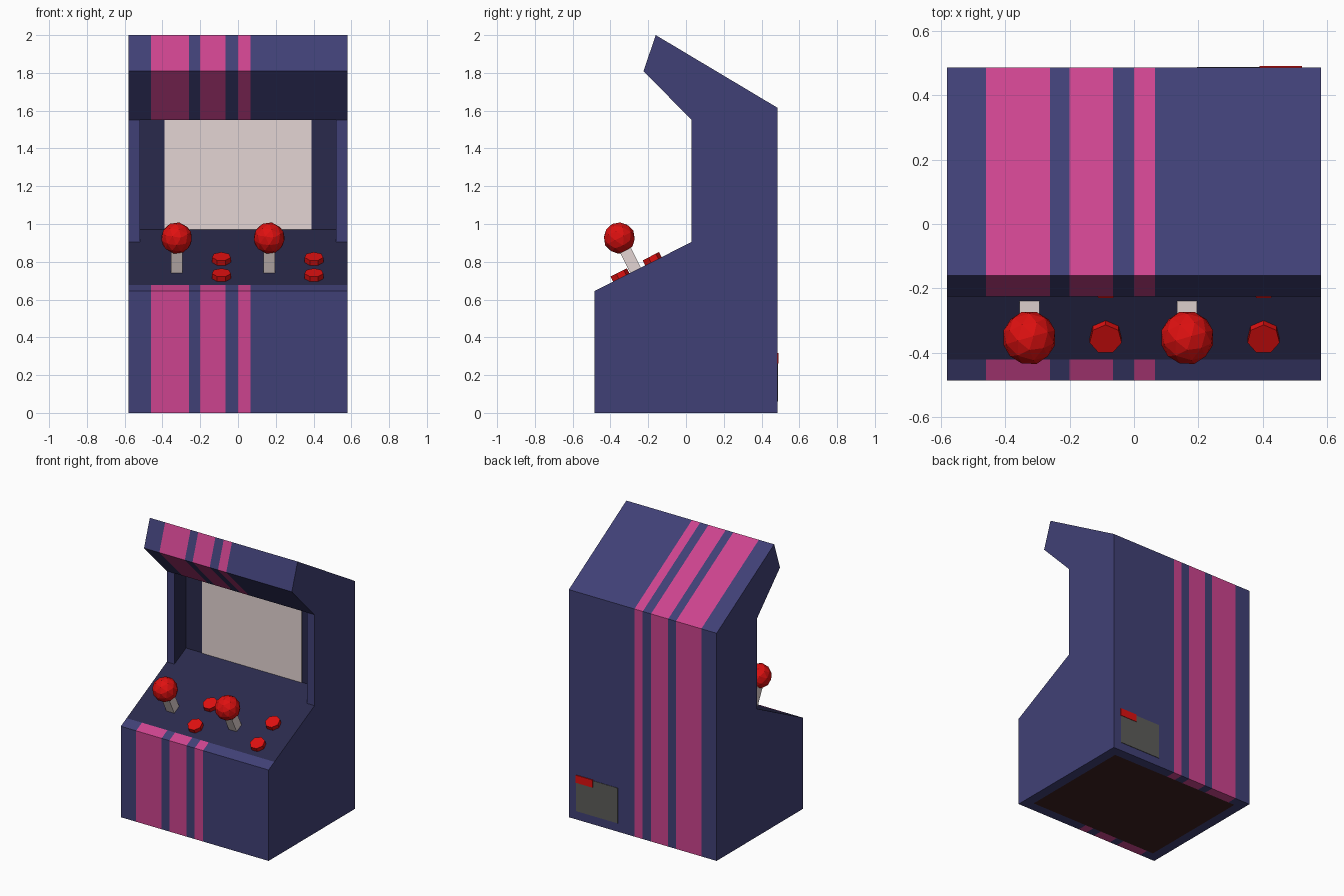
import bpy, bmesh, math
from mathutils import Matrix, Vector

if "Cube" in bpy.data.objects:
    bpy.data.objects.remove(bpy.data.objects["Cube"])


def srgb(r, g, b):
    return tuple(((c / 255 + 0.055) / 1.055) ** 2.4 if c > 10 else c / 255 / 12.92
                 for c in (r, g, b)) + (1.0,)


def material(name, *rgb):
    m = bpy.data.materials.new(name)
    m.diffuse_color = srgb(*rgb)
    m.use_nodes = True
    m.node_tree.nodes["Principled BSDF"].inputs["Base Color"].default_value = m.diffuse_color
    return m


BLUE = material("indigo_paint", 64, 64, 118)
PINK = material("pink_stripe", 204, 68, 142)
DARK = material("dark_navy_panel", 42, 42, 76)
PALE = material("pale_grey", 228, 213, 211)
RED = material("red_plastic", 222, 16, 16)
GREY = material("dark_grey_metal", 92, 92, 89)
BASE = material("dark_brown_base", 62, 33, 33)


def finish(bm, name, *mats):
    me = bpy.data.meshes.new(name)
    bm.to_mesh(me)
    bm.free()
    for m in mats:
        me.materials.append(m)
    ob = bpy.data.objects.new(name, me)
    bpy.context.collection.objects.link(ob)
    return ob


def box(name, lo, hi, mat, matrix=Matrix()):
    lo, hi = Vector(lo), Vector(hi)
    bm = bmesh.new()
    bmesh.ops.create_cube(bm, size=1, matrix=matrix @ Matrix.Translation((lo + hi) / 2)
                          @ Matrix.Diagonal((*(hi - lo), 1)))
    return finish(bm, name, mat)


# Cabinet side profile: (y, z, kind of the surface that starts at this point)
HALF, IN, RIM = 0.58, 0.52, 0.51
front = [(-0.485, 0, "paint"), (-0.485, 0.645, "paint"), (-0.42, 0.678, "dark")]
top = [(0.03, 1.55, "paint"), (-0.225, 1.81, "paint"), (-0.16, 2.0, "paint"),
       (0.485, 1.615, "paint"), (0.485, 0, "paint"), (0.415, 0, "base"), (-0.415, 0, "paint")]
recess = [(0.03, 0.905, "dark"), (0.16, 0.97, "dark"), (0.16, 1.55, "dark")]
solid_profile = front + [(0.03, 0.905, "paint")] + top
recess_profile = front + recess + top
stripes = [(-0.46, -0.26), (-0.20, -0.065), (0.0, 0.065)]
cuts = sorted({-HALF, HALF, -IN, IN, -RIM, RIM, *(x for s in stripes for x in s)})

# Cabinet: strips between the x cuts, coloured by stripe and surface kind
bm = bmesh.new()


def face(points, index):
    bm.faces.new([bm.verts.new(p) for p in points]).material_index = index


for a, b in zip(cuts, cuts[1:]):
    mid = (a + b) / 2
    paint = 1 if any(s < mid < e for s, e in stripes) else 0
    prof = recess_profile if abs(mid) < IN else solid_profile
    for (y0, z0, kind), (y1, z1, _) in zip(prof, prof[1:] + prof[:1]):
        idx = {"paint": paint, "dark": 2, "base": 3 if abs(mid) < RIM else 0}[kind]
        face([(a, y0, z0), (b, y0, z0), (b, y1, z1), (a, y1, z1)], idx)
for s in (-1, 1):
    face([(s * HALF, y, z) for y, z, _ in solid_profile], 0)       # outer sides
    face([(s * IN, y, z) for y, z, _ in recess + top[:1]], 2)      # screen recess sides
bmesh.ops.remove_doubles(bm, verts=bm.verts, dist=1e-4)
bmesh.ops.recalc_face_normals(bm, faces=bm.faces)
finish(bm, "cabinet", BLUE, PINK, DARK, BASE)

# Screen and rear service plate with its red switch
box("screen", (-0.39, 0.154, 0.97), (0.39, 0.161, 1.55), PALE)
box("service_plate", (0.195, 0.48, 0.06), (0.52, 0.488, 0.31), GREY)
box("power_switch", (0.39, 0.48, 0.262), (0.522, 0.491, 0.316), RED)

# Local frame of the sloped control panel: z points out of it
slope = math.atan2(0.26, 0.515)


def on_panel(x, y):
    return (Matrix.Translation((x, y, 0.645 + (y + 0.485) * math.tan(slope)))
            @ Matrix.Rotation(slope, 4, 'X'))


for n, x in enumerate((-0.325, 0.165), 1):
    # Joystick shaft and ball
    m = on_panel(x, -0.267)
    box(f"joystick_shaft_{n}", (-0.031, -0.031, -0.02), (0.031, 0.031, 0.17), PALE, m)
    bm = bmesh.new()
    bmesh.ops.create_icosphere(bm, subdivisions=2, radius=0.084,
                               matrix=m @ Matrix.Translation((0, 0, 0.191)))
    finish(bm, f"joystick_ball_{n}", RED)
    # Seven-sided buttons, two per player
    for k, y in enumerate((-0.345, -0.175), 1):
        bm = bmesh.new()
        bmesh.ops.create_cone(bm, cap_ends=True, segments=7, radius1=0.051, radius2=0.051,
                              depth=0.04, matrix=on_panel(x + 0.237, y)
                              @ Matrix.Translation((0, 0, 0.01)))
        finish(bm, f"button_{n}_{k}", RED)
